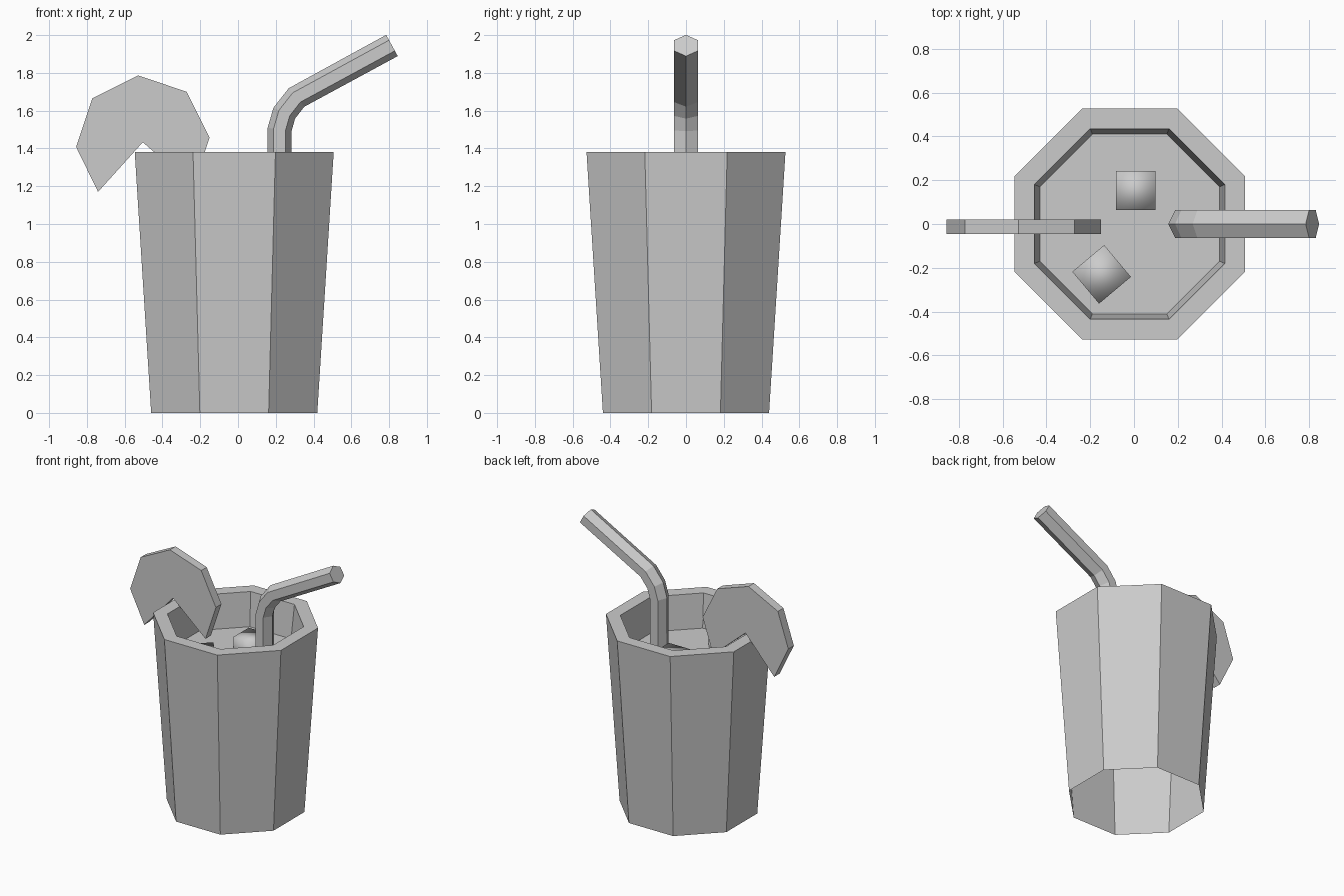
import bpy, bmesh, math
from mathutils import Vector, Matrix

default = bpy.data.objects.get("Cube")
if default:
    bpy.data.objects.remove(default, do_unlink=True)

# One plain grey for everything
GREY = (0.6, 0.6, 0.6, 1.0)
grey = bpy.data.materials.new("plain_grey")
grey.use_nodes = True
grey.diffuse_color = GREY
grey.node_tree.nodes["Principled BSDF"].inputs["Base Color"].default_value = GREY


def finish(name, bm, smooth=False):
    mesh = bpy.data.meshes.new(name)
    for face in bm.faces:
        face.smooth = smooth
    bm.to_mesh(mesh)
    bm.free()
    mesh.materials.append(grey)
    obj = bpy.data.objects.new(name, mesh)
    bpy.context.collection.objects.link(obj)
    return obj


def bridge(bm, rings):
    """Join neighbouring vertex rings with quads."""
    for low, high in zip(rings, rings[1:]):
        n = len(low)
        for i in range(n):
            j = (i + 1) % n
            bm.faces.new((low[i], low[j], high[j], high[i]))


SIDES = 8
CUP_X = -0.02
LIQUID_Z = 1.13


def octagon(bm, radius, z):
    angles = [math.tau * (i + 0.5) / SIDES for i in range(SIDES)]
    return [bm.verts.new((CUP_X + radius * math.cos(a), radius * math.sin(a), z))
            for a in angles]


# Cup: open-bottomed outer wall, flat rim and inner wall
bm = bmesh.new()
profile = [(0.476, 0), (0.57, 1.38), (0.471, 1.38), (0.444, LIQUID_Z)]
bridge(bm, [octagon(bm, r, z) for r, z in profile])
finish("cup", bm)

# Drink surface
bm = bmesh.new()
bm.faces.new(octagon(bm, 0.444, LIQUID_Z))
finish("drink_surface", bm)

# Straw: six-sided section swept along a bent path in the xz plane
path = [Vector(p) for p in [(0.22, 0, 1.0), (0.22, 0, 1.50), (0.245, 0, 1.587),
                            (0.31, 0, 1.67), (0.815, 0, 1.945)]]
bm = bmesh.new()
rings = []
for i, p in enumerate(path):
    before = (p - path[i - 1]).normalized() if i else Vector((0, 0, 1))
    after = (path[i + 1] - p).normalized() if i + 1 < len(path) else before
    tangent = (before + after).normalized()
    across = Vector((tangent.z, 0, -tangent.x))
    rings.append([bm.verts.new(p + across * 0.064 * math.cos(k * math.tau / 6)
                               + Vector((0, 0.073 * math.sin(k * math.tau / 6), 0)))
                  for k in range(6)])
bridge(bm, rings)
bm.faces.new(rings[-1])
bm.faces.new(rings[0][::-1])
finish("straw", bm)

# Fruit slice: octagon with a wedge cut out, hung over the rim
bm = bmesh.new()
center = Vector((-0.504, -0.045, 1.433))
outline = [bm.verts.new(center)]
for k in range(7):
    a = math.radians(-41 + 45 * k)
    if k == 6:
        a = math.radians(228)
    outline.append(bm.verts.new(center + 0.354 * Vector((math.cos(a), 0, math.sin(a)))))
# Two halves keep the notched face clean
flat = [bm.faces.new(outline[:5]), bm.faces.new([outline[0]] + outline[4:])]
bmesh.ops.dissolve_edges(bm, edges=[e for e in bm.edges if len(e.link_faces) == 2])
result = bmesh.ops.extrude_face_region(bm, geom=bm.faces[:], use_keep_orig=True)
moved = [g for g in result["geom"] if isinstance(g, bmesh.types.BMVert)]
bmesh.ops.translate(bm, vec=(0, 0.065, 0), verts=moved)
bmesh.ops.recalc_face_normals(bm, faces=bm.faces)
finish("fruit_slice", bm)

# Ice cubes floating half out of the drink, softly shaded
for name, x, y, size, turn in [("ice_cube_back", 0.008, 0.153, 0.18, 0),
                               ("ice_cube_front", -0.148, -0.23, 0.19, 40)]:
    bm = bmesh.new()
    place = Matrix.Translation((x, y, 1.125)) @ Matrix.Rotation(math.radians(turn), 4, "Z")
    bmesh.ops.create_cube(bm, size=size, matrix=place)
    finish(name, bm, smooth=True)
